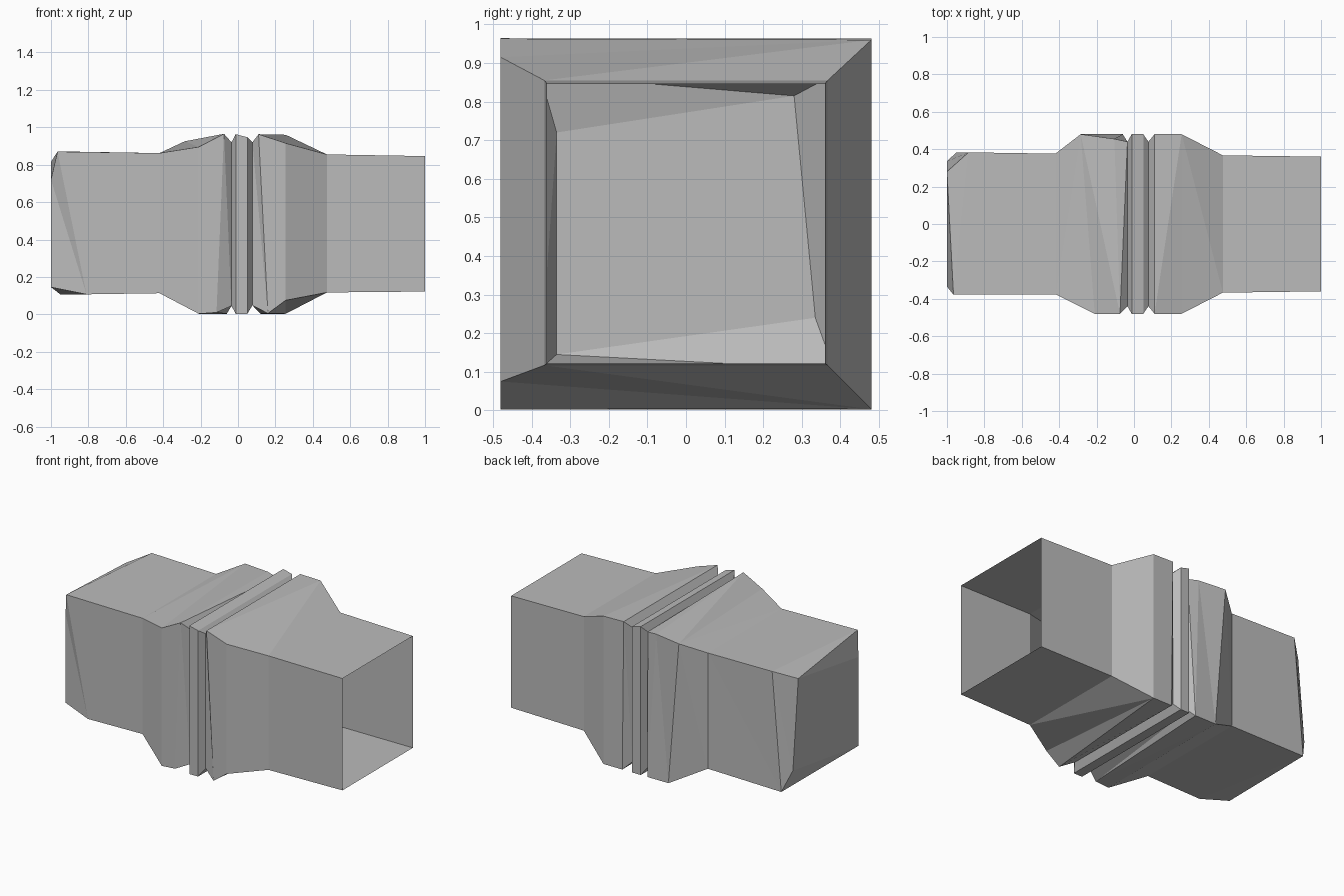
import bpy
import bmesh

cube = bpy.data.objects.get("Cube")
if cube:
    bpy.data.objects.remove(cube, do_unlink=True)

grey = bpy.data.materials.new("plain_grey")
grey.use_nodes = True
colour = (0.5, 0.5, 0.5, 1)
grey.diffuse_color = colour
grey.node_tree.nodes["Principled BSDF"].inputs["Base Color"].default_value = colour

# Corner order of every square section
FRONT_TOP, BACK_TOP, BACK_LOW, FRONT_LOW = range(4)


def section(x, half, low, high, **moved):
    """Square section across x; moved corners replace the regular ones."""
    corners = {
        "front_top": (x, -half, high),
        "back_top": (x, half, high),
        "back_low": (x, half, low),
        "front_low": (x, -half, low),
    }
    corners.update(moved)
    return list(corners.values())


def bridge(bm, a, b, lean_top, lean_low):
    """Join two sections with triangles; lean picks the diagonal."""
    leans = (lean_top, True, lean_low, True)
    for k, lean in enumerate(leans):
        n = (k + 1) % len(leans)
        if lean:
            bm.faces.new((a[k], b[k], a[n]))
            bm.faces.new((a[n], b[k], b[n]))
        else:
            bm.faces.new((a[k], b[n], a[n]))
            bm.faces.new((a[k], b[k], b[n]))


# Sections from the closed end to the open end, each with the lean
# of the top and bottom diagonals towards the next section
sections = [
    # worn end cap
    (section(-1, .335, .145, .72, back_top=(-1, .28, .815),
             back_low=(-1, .335, .24)), True, True),
    # chipped rim of the closed sleeve
    (section(-.95, .383, .107, .87, front_top=(-.965, -.378, .87),
             back_top=(-.885, .383, .87),
             front_low=(-.81, -.378, .107)), False, True),
    # start of the flare
    (section(-.42, .376, .113, .862), False, True),
    # swollen collar
    (section(-.21, .48, .003, .895, back_top=(-.285, .48, .925)), True, False),
    (section(-.06, .48, .003, .93, front_top=(-.075, -.48, .965),
             back_top=(-.105, .455, .93),
             front_low=(-.115, -.48, .01)), False, True),
    # groove, middle band, groove
    (section(-.035, .44, .045, .92), False, True),
    (section(-.012, .48, .003, .963), False, True),
    (section(.05, .48, .003, .947), False, True),
    (section(.077, .44, .048, .92), False, True),
    # second collar
    (section(.11, .48, .003, .963, back_low=(.12, .48, .003),
             front_low=(.16, -.48, .005)), False, True),
    (section(.255, .48, .003, .96, front_top=(.255, -.48, .915),
             front_low=(.255, -.48, .075)), True, False),
    # open sleeve
    (section(.475, .367, .117, .855), False, True),
    (section(1, .36, .122, .846), False, True),
]

bm = bmesh.new()
rings = [[bm.verts.new(p) for p in points] for points, _, _ in sections]
for i, (_, top, low) in enumerate(sections[:-1]):
    bridge(bm, rings[i], rings[i + 1], top, low)

# Closed end, split along one diagonal
cap = rings[0]
bm.faces.new((cap[FRONT_TOP], cap[BACK_TOP], cap[BACK_LOW]))
bm.faces.new((cap[FRONT_TOP], cap[BACK_LOW], cap[FRONT_LOW]))

mesh = bpy.data.meshes.new("square_sleeve")
bm.to_mesh(mesh)
bm.free()
mesh.materials.append(grey)
sleeve = bpy.data.objects.new("square_sleeve", mesh)
bpy.context.collection.objects.link(sleeve)
